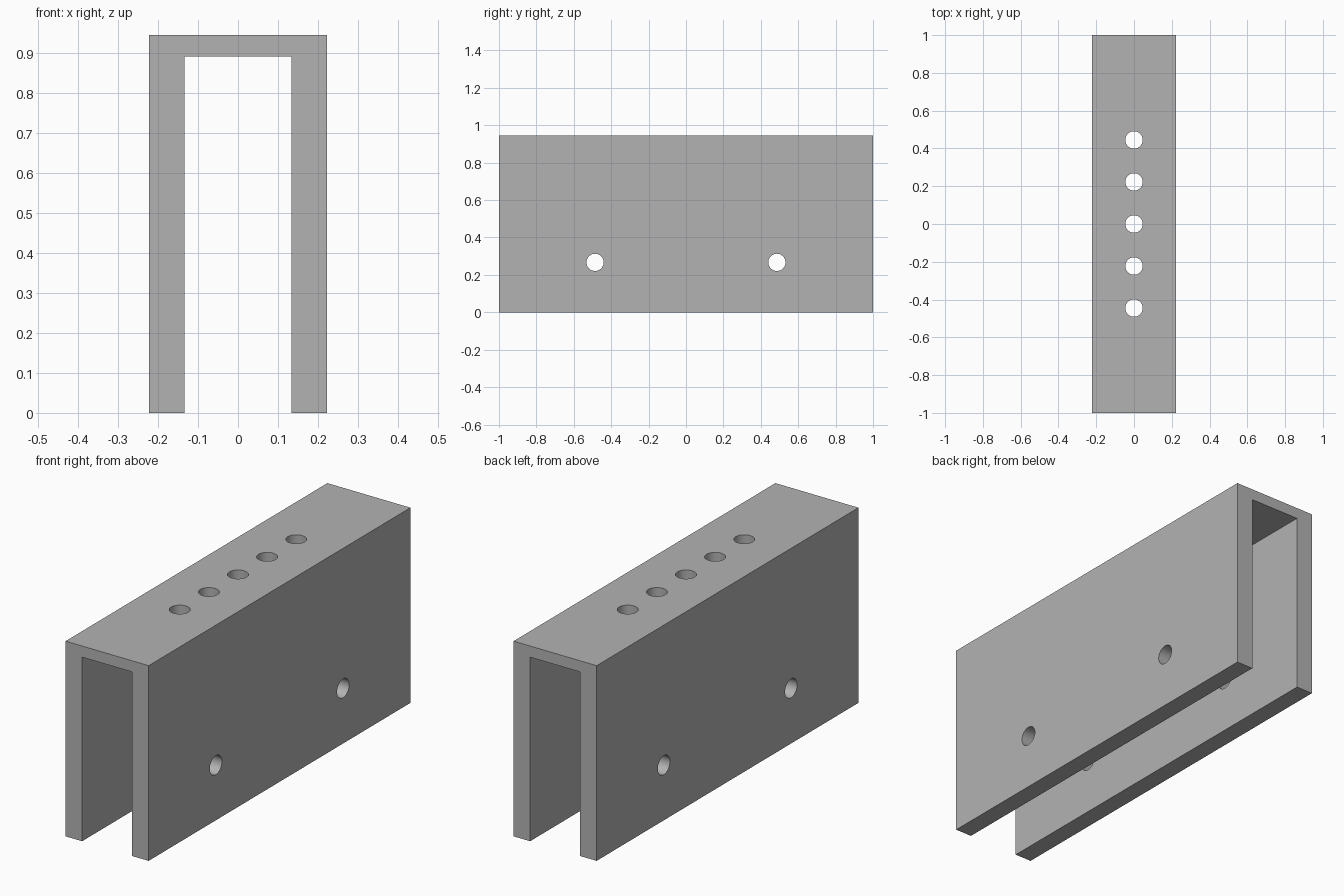
import bpy
import bmesh
from math import pi, radians
from mathutils import Matrix, Vector

cube = bpy.data.objects.get("Cube")
if cube:
    bpy.data.objects.remove(cube, do_unlink=True)

LENGTH, WIDTH, HEIGHT = 2.0, 0.444, 0.944
INNER_WIDTH, INNER_HEIGHT = 0.267, 0.89
HOLE_RADIUS = 0.046

grey = bpy.data.materials.new("plain grey")
grey.use_nodes = True
colour = (0.45, 0.45, 0.45, 1)
grey.diffuse_color = colour
grey.node_tree.nodes["Principled BSDF"].inputs["Base Color"].default_value = colour


def add_object(name, bm):
    bmesh.ops.recalc_face_normals(bm, faces=bm.faces)
    mesh = bpy.data.meshes.new(name)
    bm.to_mesh(mesh)
    bm.free()
    mesh.materials.append(grey)
    obj = bpy.data.objects.new(name, mesh)
    bpy.context.collection.objects.link(obj)
    return obj


def add_drill(bm, position, depth, rotation=Matrix()):
    bmesh.ops.create_cone(bm, cap_ends=True, segments=48, radius1=HOLE_RADIUS,
                          radius2=HOLE_RADIUS, depth=depth,
                          matrix=Matrix.Translation(position) @ rotation)


# Channel: an upside-down U profile extruded along y
w, i = WIDTH / 2, INNER_WIDTH / 2
profile = [(-w, 0), (-w, HEIGHT), (w, HEIGHT), (w, 0),
           (i, 0), (i, INNER_HEIGHT), (-i, INNER_HEIGHT), (-i, 0)]
bm = bmesh.new()
face = bm.faces.new([bm.verts.new((x, -LENGTH / 2, z)) for x, z in profile])
extruded = bmesh.ops.extrude_face_region(bm, geom=[face])["geom"]
bmesh.ops.translate(bm, vec=Vector((0, LENGTH, 0)),
                    verts=[v for v in extruded if isinstance(v, bmesh.types.BMVert)])
channel = add_object("channel_bracket", bm)

# Drills: a row through the top plate and a pair through both side plates
bm = bmesh.new()
for step in range(-2, 3):
    add_drill(bm, (0, step * 0.2225, HEIGHT), 0.3)
for side in (-1, 1):
    add_drill(bm, (0, side * 0.486, 0.267), 1, Matrix.Rotation(pi / 2, 4, 'Y'))
drills = add_object("hole_cutter", bm)
drills.hide_render = True

# Cut the holes, then drop the cutter
cut = channel.modifiers.new("holes", 'BOOLEAN')
cut.operation = 'DIFFERENCE'
cut.solver = 'EXACT'
cut.object = drills
bpy.ops.object.select_all(action='DESELECT')
channel.select_set(True)
bpy.context.view_layer.objects.active = channel
bpy.ops.object.modifier_apply(modifier=cut.name)
bpy.data.objects.remove(drills, do_unlink=True)
bpy.ops.object.shade_smooth_by_angle(angle=radians(30))
